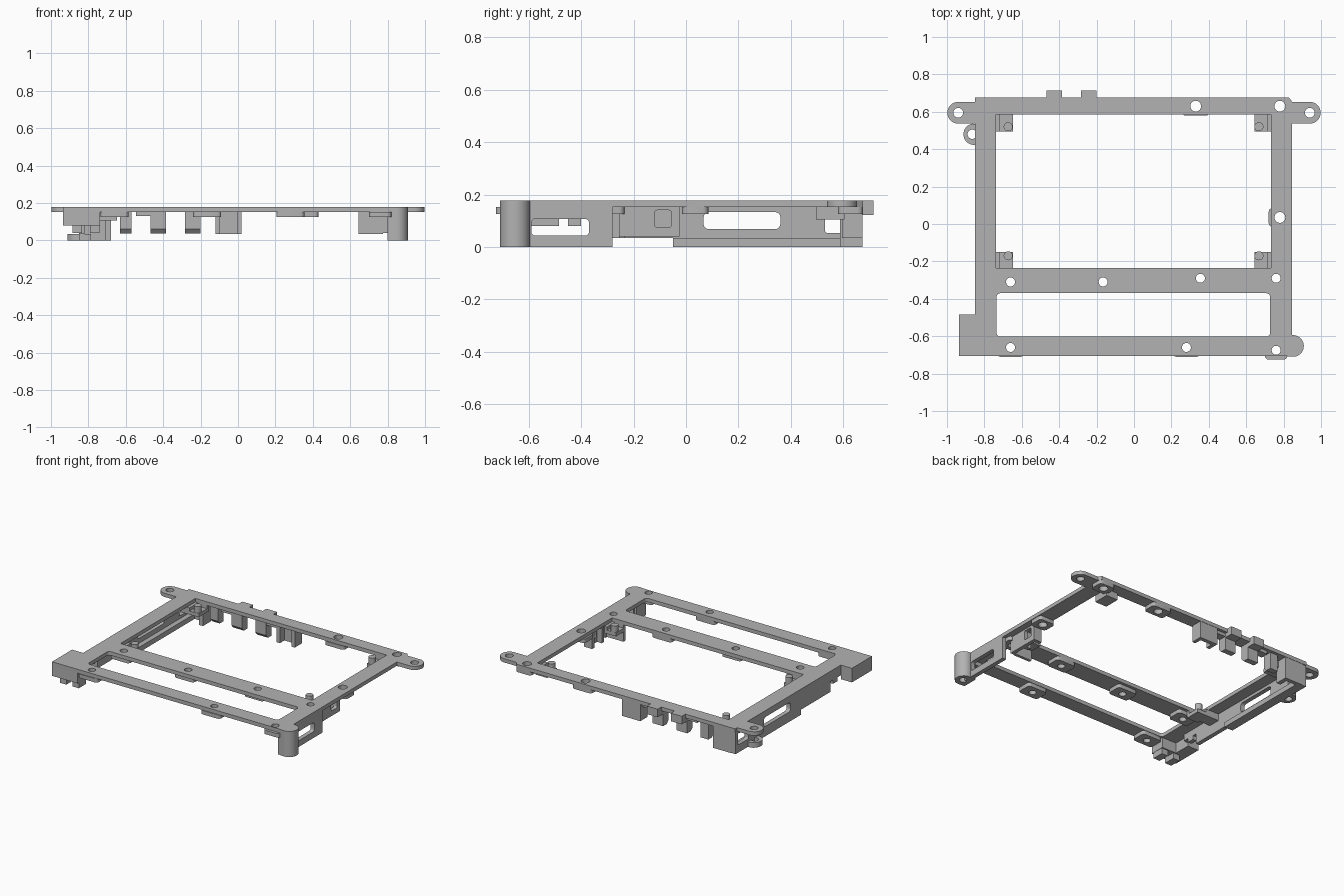
import bpy
from math import cos, sin, pi, radians
from mathutils import Matrix

if "Cube" in bpy.data.objects:
    bpy.data.objects.remove(bpy.data.objects["Cube"], do_unlink=True)

grey = bpy.data.materials.new("plain_grey")
grey.use_nodes = True
grey.diffuse_color = (0.45, 0.45, 0.45, 1)
grey.node_tree.nodes["Principled BSDF"].inputs["Base Color"].default_value = (0.45, 0.45, 0.45, 1)

TOP, UNDER = 0.178, 0.152


def arc(cx, cy, r, a, b, n=16):
    return [(cx + r * cos(radians(a + (b - a) * i / n)),
             cy + r * sin(radians(a + (b - a) * i / n))) for i in range(n + 1)]


def circle(cx, cy, r, n=24):
    return arc(cx, cy, r, 0, 360, n)[:-1]


def rect(x0, x1, y0, y1, r=0.0):
    if not r:
        return [(x0, y0), (x1, y0), (x1, y1), (x0, y1)]
    return (arc(x1 - r, y0 + r, r, -90, 0, 4) + arc(x1 - r, y1 - r, r, 0, 90, 4) +
            arc(x0 + r, y1 - r, r, 90, 180, 4) + arc(x0 + r, y0 + r, r, 180, 270, 4))


def prism(name, loops, lo, hi, axis="z"):
    """Extrude an outline with holes along z, or a (y, z) outline along x."""
    cu = bpy.data.curves.new(name, "CURVE")
    cu.dimensions = "2D"
    cu.fill_mode = "BOTH"
    cu.extrude = (hi - lo) / 2
    for loop in loops:
        sp = cu.splines.new("POLY")
        sp.points.add(len(loop) - 1)
        for p, (u, v) in zip(sp.points, loop):
            p.co = (u, v, 0, 1)
        sp.use_cyclic_u = True
    tmp = bpy.data.objects.new(name + "_outline", cu)
    bpy.context.scene.collection.objects.link(tmp)
    bpy.context.view_layer.update()
    mesh = bpy.data.meshes.new_from_object(tmp.evaluated_get(bpy.context.evaluated_depsgraph_get()))
    bpy.data.objects.remove(tmp, do_unlink=True)
    mesh.transform(Matrix.Translation((0, 0, (lo + hi) / 2)))
    if axis == "x":
        mesh.transform(Matrix(((0, 0, 1, 0), (1, 0, 0, 0), (0, 1, 0, 0), (0, 0, 0, 1))))
    mesh.materials.clear()
    mesh.materials.append(grey)
    ob = bpy.data.objects.new(name, mesh)
    bpy.context.scene.collection.objects.link(ob)
    bpy.ops.object.select_all(action="DESELECT")
    ob.select_set(True)
    bpy.context.view_layer.objects.active = ob
    bpy.ops.object.shade_smooth_by_angle(angle=pi / 6)
    return ob


def box(name, x0, x1, y0, y1, z0, z1):
    return prism(name, [rect(x0, x1, y0, y1)], z0, z1)


# Top frame with ears, rear teeth, windows and screw holes
teeth = []
for x in (-0.2, -0.385):
    teeth += [(x, 0.675), (x, 0.715), (x - 0.083, 0.715), (x - 0.083, 0.675)]
outline = ([(-0.935, -0.705), (0.8, -0.705)] + arc(0.85, -0.652, 0.058, -95, 95) +
           [(0.845, 0.537)] + arc(0.94, 0.595, 0.058, -90, 90) +
           [(0.845, 0.653), (0.83, 0.675)] + teeth + [(-0.85, 0.675), (-0.85, 0.653)] +
           arc(-0.94, 0.595, 0.058, 90, 270) +
           [(-0.85, 0.537), (-0.85, -0.485), (-0.935, -0.485)])
front_holes = [(-0.66, -0.66), (0.28, -0.66), (0.76, -0.675)]
middle_holes = [(-0.66, -0.31), (-0.165, -0.31), (0.355, -0.29), (0.76, -0.29)]
large_holes = [(0.33, 0.63), (0.78, 0.63), (0.78, 0.035)]
holes = [circle(x, y, 0.024) for x, y in front_holes + middle_holes]
holes += [circle(x, y, 0.029) for x, y in large_holes]
holes += [circle(s * 0.94, 0.595, 0.026) for s in (-1, 1)]
prism("top_frame", [outline, rect(-0.738, 0.733, -0.235, 0.585),
                    rect(-0.735, 0.728, -0.602, -0.37, 0.02)] + holes, UNDER, TOP)

# Bosses below the screw holes
for i, (x, y) in enumerate(front_holes + middle_holes + large_holes):
    big = (x, y) in large_holes
    hx = 0.06 if x > 0.7 else 0.075
    y0, y1 = y - 0.05, y + (0.05 if big else 0.055)
    if big:
        y1 = min(y1, 0.675)
    prism("screw_boss", [rect(x - hx, x + hx, y0, y1, 0.02),
                         circle(x, y, 0.029 if big else 0.024)], 0.125, UNDER)

# Left side wall with cut-outs, base flange and lug
wall = [(-0.49, UNDER), (-0.49, 0.107), (-0.45, 0.107), (-0.45, 0.08), (-0.4, 0.08),
        (-0.4, 0.107), (-0.37, 0.107), (-0.37, 0.035), (-0.05, 0.035), (-0.05, 0),
        (0.67, 0), (0.67, UNDER)]
prism("right_hand_wall", [wall, rect(0.067, 0.36, 0.068, 0.133, 0.02),
                          rect(0.53, 0.645, 0.053, 0.133, 0.01)], -0.85, -0.82, "x")
box("wall_base_flange", -0.82, -0.785, -0.05, 0.67, 0, 0.035)
prism("wall_lug", [[(-0.82, 0.42)] + [(-0.82, 0.53)] + arc(-0.855, 0.48, 0.057, 100, 260),
                   circle(-0.865, 0.48, 0.025)], 0, 0.035)

# Rear corner block
box("rear_corner_block", -0.82, -0.68, 0.645, 0.673, 0, UNDER)
box("rear_corner_cheek", -0.71, -0.68, 0.587, 0.645, 0, UNDER)

# Front corner block with feet
box("front_corner_block", -0.935, -0.738, -0.705, -0.602, 0.08, UNDER)
box("front_corner_side", -0.935, -0.85, -0.602, -0.485, 0.08, UNDER)
for x in (-0.885, -0.79):
    box("front_corner_foot", x, x + 0.05, -0.69, -0.61, 0.04, 0.08)

# Opposite side wall and corner post
prism("left_hand_wall", [rect(-0.65, -0.28, 0, UNDER),
                         rect(-0.59, -0.37, 0.043, 0.107, 0.015)], 0.815, 0.845, "x")
post = [(0.8, -0.705)] + arc(0.85, -0.652, 0.058, -95, 95) + [(0.8, -0.6)]
prism("corner_post", [post], 0.05, UNDER)
prism("corner_post_foot", [post, circle(0.855, -0.652, 0.026)], 0, 0.05)

# Corner shelves with locating pins
for x0, x1 in ((-0.738, -0.648), (0.643, 0.733)):
    px = -0.673 if x0 < 0 else 0.668
    for y0, y1, py in ((0.495, 0.585, 0.52), (-0.235, -0.15, -0.17)):
        box("corner_shelf", x0, x1, y0, y1, 0.105, 0.13)
        box("shelf_web", x0 if x0 < 0 else x1 - 0.02, x0 + 0.02 if x0 < 0 else x1,
            y0, y1, 0.105, UNDER)
        prism("locating_pin", [circle(px, py, 0.024)], 0.13, 0.174)
    # Link from the shelf back to the middle rail
    box("shelf_rib", x0, x1, -0.255, -0.235, 0.105, UNDER)
    box("rear_shelf_rib", x0, x1, 0.585, 0.605, 0.105, UNDER)
box("shelf_bridge", -0.82, -0.738, -0.235, -0.15, 0.105, UNDER)
box("rear_shelf_bridge", -0.82, -0.738, 0.495, 0.585, 0.105, UNDER)

# Hanging latch block beside the middle rail
prism("latch_block", [rect(-0.155, -0.025, 0.04, UNDER),
                      rect(-0.12, -0.055, 0.075, 0.14, 0.01)], 0.775, 0.8, "x")
box("latch_side", 0.738, 0.775, -0.155, -0.13, 0.04, UNDER)
box("latch_side", 0.738, 0.775, -0.05, -0.025, 0.04, UNDER)
box("latch_front", 0.645, 0.775, -0.255, -0.235, 0.035, UNDER)
box("latch_link", 0.775, 0.8, -0.255, -0.155, 0.04, UNDER)

# Rear hooks and cable guide
for x0, x1 in ((-0.63, -0.57), (-0.468, -0.385), (-0.283, -0.2)):
    prism("rear_hook", [[(0.595, UNDER), (0.595, 0.06), (0.615, 0.037),
                         (0.655, 0.037), (0.655, UNDER)]], x0, x1, "x")
for x0 in (-0.468, -0.283):
    box("rear_tooth", x0, x0 + 0.083, 0.655, 0.715, 0.122, UNDER)
box("hook_root", -0.545, -0.385, 0.6, 0.655, 0.13, UNDER)
box("hook_root", -0.225, -0.11, 0.6, 0.655, 0.13, UNDER)
box("cable_guide", -0.12, 0.02, 0.645, 0.673, 0.035, UNDER)
for x in (-0.12, -0.005):
    box("cable_guide_cheek", x, x + 0.025, 0.595, 0.645, 0.035, UNDER)
